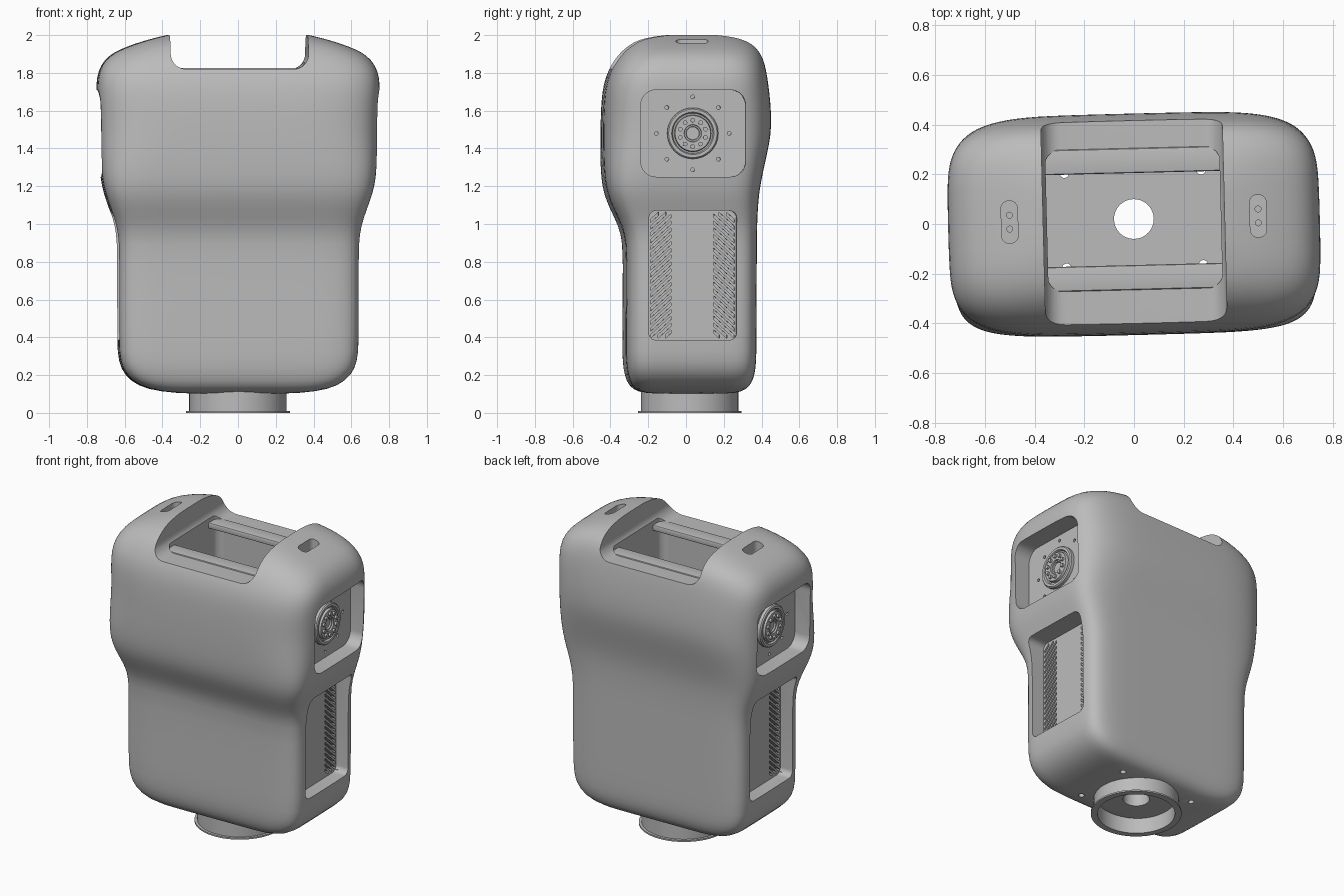
import bpy, bmesh
from math import cos, sin, pi, radians, copysign

if "Cube" in bpy.data.objects:
    bpy.data.objects.remove(bpy.data.objects["Cube"])

grey = bpy.data.materials.new("plain grey")
grey.use_nodes = True
grey.diffuse_color = (0.5, 0.5, 0.5, 1)
grey.node_tree.nodes["Principled BSDF"].inputs["Base Color"].default_value = (0.5, 0.5, 0.5, 1)

YC = 0.02          # depth position shared by the fittings
PORT_Z = 1.48      # height of the side port centre
PLATE = 0.62       # side port plate
VENT = 0.545       # vent panel
parts = []


def finish(name, bm, keep=True):
    bmesh.ops.recalc_face_normals(bm, faces=bm.faces)
    mesh = bpy.data.meshes.new(name)
    bm.to_mesh(mesh)
    bm.free()
    ob = bpy.data.objects.new(name, mesh)
    bpy.context.collection.objects.link(ob)
    mesh.materials.append(grey)
    if keep:
        parts.append(ob)
    return ob


def rounded(ca, cb, w, h, r, n=8):
    """Rounded rectangle outline from centre, size and corner radius."""
    pts = []
    for q, (sa, sb) in enumerate([(1, 1), (-1, 1), (-1, -1), (1, -1)]):
        for i in range(n + 1):
            t = (q + i / n) * pi / 2
            pts.append((ca + sa * (w / 2 - r) + r * cos(t), cb + sb * (h / 2 - r) + r * sin(t)))
    return pts


def circle(ca, cb, r, n=16):
    return [(ca + r * cos(2 * pi * i / n), cb + r * sin(2 * pi * i / n)) for i in range(n)]


def prism(bm, pts, axis, lo, hi):
    """Extrude a flat outline along an axis."""
    place = {"x": lambda a, b, c: (c, a, b),
             "y": lambda a, b, c: (a, c, b),
             "z": lambda a, b, c: (a, b, c)}[axis]
    low = [bm.verts.new(place(a, b, lo)) for a, b in pts]
    high = [bm.verts.new(place(a, b, hi)) for a, b in pts]
    bm.faces.new(low)
    bm.faces.new(high)
    bridge(bm, low, high)


def bridge(bm, a, b):
    for i in range(len(a)):
        j = (i + 1) % len(a)
        bm.faces.new((a[i], a[j], b[j], b[i]))


def lathe(bm, profile, place, n=64, closed=False):
    """Spin (radius, height) points; place maps (u, v, height) into space."""
    rings = [[bm.verts.new(place(r * cos(2 * pi * i / n), r * sin(2 * pi * i / n), h))
              for i in range(n)] for r, h in profile]
    if closed:
        bridge(bm, rings[-1], rings[0])
    else:
        bm.faces.new(rings[0])
        bm.faces.new(rings[-1])
    for a, b in zip(rings, rings[1:]):
        bridge(bm, a, b)


def apply(ob, mod):
    bpy.context.view_layer.objects.active = ob
    bpy.ops.object.modifier_apply(modifier=mod.name)


def cut(ob, bm):
    cutter = finish("cutter", bm, keep=False)
    cutter.hide_render = True
    mod = ob.modifiers.new("cut", "BOOLEAN")
    mod.operation = "DIFFERENCE"
    mod.solver = "EXACT"
    mod.object = cutter
    apply(ob, mod)
    bpy.data.objects.remove(cutter)


def ramp(z, lo, hi):
    return min(max((z - lo) / (hi - lo), 0), 1)


# Torso shell: height, half width, front depth, back depth
sections = [
    (.1, .25, -.19, .23), (.112, .41, -.25, .29), (.14, .525, -.295, .333),
    (.2, .599, -.318, .356), (.27, .628, -.327, .363), (.36, .639, -.33, .365),
    (.85, .636, -.323, .366), (.95, .642, -.335, .367), (1.03, .66, -.368, .369),
    (1.12, .695, -.413, .374), (1.2, .72, -.436, .384), (1.3, .732, -.445, .405),
    (1.42, .737, -.447, .434), (1.52, .741, -.447, .448), (1.65, .747, -.443, .441),
    (1.74, .75, -.431, .43), (1.81, .74, -.407, .419), (1.87, .706, -.375, .406),
    (1.91, .655, -.343, .388), (1.94, .585, -.313, .367), (1.965, .513, -.28, .336),
    (1.985, .44, -.24, .3), (2.0, .38, -.17, .23), (2.015, .3, -.1, .16)]
bm = bmesh.new()
COUNT = 64
rings = []
for z, hw, front, back in sections:
    power = 2 / (8 - 3.2 * ramp(z, 1, 1.5) - .6 * ramp(z, 1.8, 1.9))
    ring = []
    for i in range(COUNT):
        c, s = cos(2 * pi * i / COUNT), sin(2 * pi * i / COUNT)
        c, s = (copysign(abs(k) ** power if abs(k) > 1e-6 else 0, k) for k in (c, s))
        ring.append(bm.verts.new((hw * c, (front + back) / 2 + (back - front) / 2 * s, z)))
    rings.append(ring)
bm.faces.new(rings[0])
bm.faces.new(rings[-1])
for a, b in zip(rings, rings[1:]):
    bridge(bm, a, b)
torso = finish("torso_shell", bm)
smooth = torso.modifiers.new("smooth", "SUBSURF")
smooth.levels = 1
apply(torso, smooth)

# Head notch, side ports, vent recesses and top slots
bm = bmesh.new()
prism(bm, rounded(0, 2.1, .73, .56, .08), "y", -1, 1)
for s in (1, -1):
    prism(bm, rounded(YC, PORT_Z, .555, .46, .08), "x", s * PLATE, s)
    prism(bm, rounded(YC, .728, .465, .685, .04), "x", s * VENT, s)
    prism(bm, rounded(s * .5, YC, .066, .17, .03), "z", 1.9, 2.2)
cut(torso, bm)

# Inner well
bm = bmesh.new()
prism(bm, rounded(0, YC, .7, .56, .05), "z", .2, 1.9)
cut(torso, bm)

# Central bore, base bolt holes, port holes, slot holes and louvres
bm = bmesh.new()
prism(bm, circle(0, YC, .08, 32), "z", -.1, .5)
LOW, HIGH, RISE = .395, 1.045, .1
for s in (1, -1):
    for d in (1, -1):
        prism(bm, circle(s * .275, YC + d * .19, .018), "z", 0, .3)
        prism(bm, circle(s * .5, YC + d * .028, .012), "z", 1.87, 1.92)
        for k in range(-2, 19):
            # each slit climbs inward and stops at the panel ends
            z = LOW + k * .036
            u0, u1 = max(0, (LOW - z) / RISE), min(1, (HIGH - z) / RISE)
            if u1 - u0 > .15:
                (y0, z0), (y1, z1) = ((YC + d * (.222 - .11 * u), z + RISE * u) for u in (u0, u1))
                prism(bm, [(y0, z0), (y1, z1), (y1, z1 + .018), (y0, z0 + .018)],
                      "x", s * (VENT - .03), s * (VENT + .02))
    for k in range(8):
        t = k * pi / 4
        prism(bm, circle(YC + .193 * cos(t), PORT_Z + .193 * sin(t), .01),
              "x", s * (PLATE - .025), s * (PLATE + .02))
cut(torso, bm)

# Shoulder joint: stepped round drive and ring of bolts
drive = [(.135, -.01), (.135, .02), (.128, .027), (.112, .027), (.106, .014), (.098, .014),
         (.094, .032), (.046, .032), (.044, .022), (.036, .022), (.034, .012)]
for s, side in ((1, "left"), (-1, "right")):
    bm = bmesh.new()
    lathe(bm, drive, lambda u, v, h: (s * (PLATE + h), YC + u, PORT_Z + v))
    finish(side + "_shoulder_drive", bm)
    bm = bmesh.new()
    for k in range(10):
        t = (k + .5) * pi / 5
        prism(bm, circle(YC + .07 * cos(t), PORT_Z + .07 * sin(t), .012),
              "x", s * (PLATE + .025), s * (PLATE + .045))
    finish(side + "_shoulder_bolts", bm)

# Flat crossbars spanning the mouth of the well
for d, side in ((1, "back"), (-1, "front")):
    bm = bmesh.new()
    prism(bm, rounded(YC + d * .235, 1.808, .1, .036, .006, 3), "x", -.352, .352)
    finish(side + "_crossbar", bm)

# Waist collar with flange and deep stepped bore
bm = bmesh.new()
collar = [(.275, 0), (.275, .01), (.258, .01), (.258, .16), (.1, .16), (.1, .135),
          (.13, .135), (.13, .115), (.235, .115), (.235, 0)]
lathe(bm, collar, lambda u, v, h: (u, YC + v, h), closed=True)
finish("waist_collar", bm)

# Smooth shading and the slight turn of the whole body
bpy.ops.object.select_all(action="DESELECT")
for ob in parts:
    ob.rotation_euler.z = radians(1.43)
    ob.select_set(True)
bpy.context.view_layer.objects.active = torso
bpy.ops.object.shade_smooth_by_angle(angle=radians(30))
